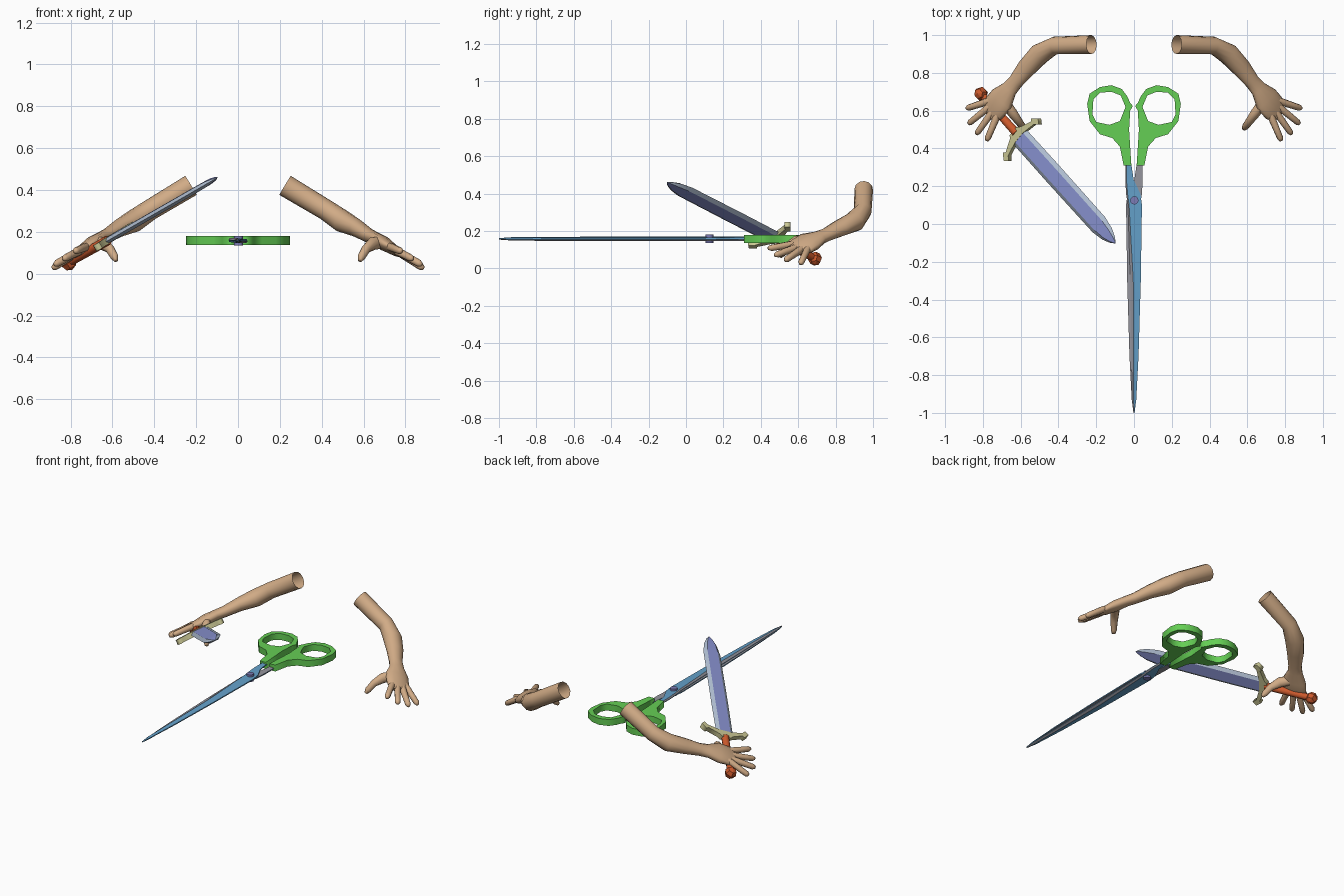
import bpy, bmesh, math
from mathutils import Vector, Matrix

if "Cube" in bpy.data.objects:
    bpy.data.objects.remove(bpy.data.objects["Cube"])


def material(name, r, g, b):
    m = bpy.data.materials.new(name)
    m.use_nodes = True
    m.diffuse_color = (r, g, b, 1)
    m.node_tree.nodes["Principled BSDF"].inputs["Base Color"].default_value = (r, g, b, 1)
    return m


SKIN = material("skin", .64, .41, .24)
GREEN = material("handle green", .13, .62, .09)
BLUE = material("blade blue", .13, .36, .6)
GREY = material("edge grey", .3, .3, .34)
PURPLE = material("pivot purple", .2, .2, .46)
LILAC = material("sword lilac", .26, .3, .66)
PALE = material("sword edge pale", .42, .5, .62)
BRASS = material("guard brass", .6, .58, .3)
ORANGE = material("grip orange", .6, .1, .025)


def finish(name, bm, mats, smooth=30, matrix=None):
    bmesh.ops.recalc_face_normals(bm, faces=bm.faces)
    me = bpy.data.meshes.new(name)
    bm.to_mesh(me)
    bm.free()
    for m in mats:
        me.materials.append(m)
    ob = bpy.data.objects.new(name, me)
    bpy.context.collection.objects.link(ob)
    if matrix:
        ob.matrix_world = matrix
    bpy.ops.object.select_all(action='DESELECT')
    ob.select_set(True)
    bpy.context.view_layer.objects.active = ob
    bpy.ops.object.shade_smooth_by_angle(angle=math.radians(smooth))
    return ob


def loft(name, rings, mats, caps=(True, True), rule=None, smooth=30, matrix=None):
    """Join equal rings of points; rule(k) gives the material of side k."""
    bm = bmesh.new()
    vs = [[bm.verts.new(p) for p in ring] for ring in rings]
    n = len(vs[0])
    for a, b in zip(vs, vs[1:]):
        for k in range(n):
            f = bm.faces.new((a[k], a[(k + 1) % n], b[(k + 1) % n], b[k]))
            f.material_index = rule(k) if rule else 0
    for use, ring in zip(caps, (vs[0], vs[-1])):
        if use:
            bm.faces.new(ring)
    return finish(name, bm, mats, smooth, matrix)


def limb(name, stations, up, side, caps=(True, True), sides=12):
    """Elliptical tube through (x, y, z, half width, half height) stations."""
    pts = [Vector(s[:3]) for s in stations]
    rings = []
    for i, (p, s) in enumerate(zip(pts, stations)):
        t = (pts[min(i + 1, len(pts) - 1)] - pts[max(i - 1, 0)]).normalized()
        w = t.cross(up).normalized()
        h = w.cross(t)
        ring = []
        for k in range(sides):
            a = math.tau * k / sides
            q = p + w * s[3] * math.cos(a) + h * s[4] * math.sin(a)
            ring.append((q.x * side, q.y, q.z))
        rings.append(ring)
    return loft(name, rings, [SKIN], caps, smooth=70)


def plate(name, outlines, half, mat, matrix):
    """Flat extruded outline; a second outline cuts a hole."""
    cu = bpy.data.curves.new(name, 'CURVE')
    cu.dimensions, cu.fill_mode, cu.extrude = '2D', 'BOTH', half
    for pts in outlines:
        sp = cu.splines.new('POLY')
        sp.points.add(len(pts) - 1)
        for v, p in zip(sp.points, pts):
            v.co = (p[0], p[1], 0, 1)
        sp.use_cyclic_u = True
    cu.materials.append(mat)
    ob = bpy.data.objects.new(name, cu)
    bpy.context.collection.objects.link(ob)
    ob.matrix_world = matrix
    bpy.ops.object.select_all(action='DESELECT')
    ob.select_set(True)
    bpy.context.view_layer.objects.active = ob
    bpy.ops.object.convert(target='MESH')
    return ob


# Arms and hands
ARM = [(.225, .95, .422, .05, .053), (.42, .945, .305, .047, .05), (.5, .9, .25, .058, .054),
       (.57, .825, .216, .053, .042), (.625, .755, .182, .042, .034), (.66, .715, .166, .047, .032),
       (.70, .66, .143, .077, .034), (.74, .615, .117, .076, .026), (.77, .59, .098, .062, .015)]
FINGERS = {"index": ((.73, .56, .127), (.78, .44, .107)), "middle": ((.76, .58, .108), (.835, .475, .07)),
           "ring": ((.785, .605, .094), (.877, .53, .043)), "little": ((.785, .645, .093), (.887, .612, .025))}
PALM_UP = Vector((.5, .05, .86))
for side, word in ((1, "left"), (-1, "right")):
    limb(word + "_arm", ARM, PALM_UP, side, (False, True))
    for finger, (a, b) in FINGERS.items():
        a, b = Vector(a), Vector(b)
        st = [(*a.lerp(b, t), r, r) for t, r in ((-.3, .016), (0, .02), (.5, .018), (.88, .017), (1, .009))]
        limb(f"{word}_{finger}_finger", st, PALM_UP, side, sides=8)
    limb(word + "_thumb", [(.68, .64, .148, .03, .026), (.645, .59, .145, .032, .026), (.612, .545, .118, .022, .021),
                           (.59, .515, .08, .02, .018), (.582, .503, .062, .01, .01)],
         Vector((.6, -.6, .2)), side, sides=10)

# Scissors: each half is the other turned over about the long axis
MID = .158
RING = [(.248, .635), (.235, .69), (.18, .725), (.12, .735), (.065, .715), (.035, .675), (.02, .64), (.006, .625),
        (.02, .6), (.026, .5), (.014, .31), (.055, .31), (.075, .41), (.115, .455), (.18, .475), (.235, .545)]
HOLE = [(.215, .66), (.18, .695), (.12, .7), (.07, .68), (.045, .62), (.075, .545), (.13, .525), (.2, .54), (.22, .58)]
# Blade stations: y, cutting edge x, ridge x, spine x, height
BLADE = [(.33, -.045, -.04, -.016, .012), (.235, -.046, -.04, -.002, .012), (.16, -.042, -.034, .034, .012),
         (.1, -.032, -.026, .042, .012), (-.3, -.02, -.004, .036, .012), (-.7, -.013, -.002, .024, .011),
         (-.93, -.01, -.002, .012, .009), (-1, -.003, 0, .003, .004)]
for turn, word in ((0, "upper"), (math.pi, "lower")):
    place = Matrix.Translation((0, 0, MID)) @ Matrix.Rotation(turn, 4, 'Y')
    plate(word + "_handle", [[(-x, y) for x, y in RING], [(-x, y) for x, y in HOLE]], .021, GREEN, place)
    rings = [[(e, y, 0), (e, y, h * .3), (m, y, h), (s, y, h * .6), (s, y, 0)] for y, e, m, s, h in BLADE]
    loft(word + "_scissor_blade", rings, [BLUE, GREY], rule=lambda k: int(k in (1, 4)), smooth=15, matrix=place)

# Pivot screw
bm = bmesh.new()
bmesh.ops.create_cone(bm, cap_ends=True, segments=12, radius1=.022, radius2=.022, depth=.046)
finish("pivot_screw", bm, [PURPLE], matrix=Matrix.Translation((.002, .125, MID)))

# Sword: local x runs along the guard, y along the blade
origin = Vector((-.81, .69, .052))
along = (Vector((-.095, -.105, .462)) - origin).normalized()
across = Vector((.586, .724, .362))
across = (across - along * across.dot(along)).normalized()
SWORD = Matrix.Translation(origin) @ Matrix((across, along, across.cross(along))).transposed().to_4x4()
LENGTH = 1.14

blade = [(.31, .056), (.6, .058), (1.0, .056), (1.07, .042), (1.115, .022), (LENGTH, .002)]
rings = []
for y, w in blade:
    c, t = w * .62, .014 * min(1, w / .045)
    rings.append([(-w, y, 0), (-c, y, t), (c, y, t), (w, y, 0), (c, y, -t), (-c, y, -t)])
loft("sword_blade", rings, [LILAC, PALE], rule=lambda k: int(k not in (1, 4)), smooth=15, matrix=SWORD)

half = [(.03, .285), (.045, .3), (.115, .33), (.125, .318), (.155, .35), (.135, .375), (.115, .352), (.035, .335)]
plate("sword_guard", [half + [(-x, y) for x, y in reversed(half)]], .016, BRASS, SWORD)

bm = bmesh.new()
bmesh.ops.create_cone(bm, cap_ends=True, segments=8, radius1=.02, radius2=.024, depth=.3,
                      matrix=Matrix.Translation((0, .15, 0)) @ Matrix.Rotation(-math.pi / 2, 4, 'X'))
finish("sword_grip", bm, [ORANGE], 50, SWORD)
bm = bmesh.new()
bmesh.ops.create_uvsphere(bm, u_segments=6, v_segments=4, radius=.038)
finish("sword_pommel", bm, [ORANGE], 10, SWORD)
